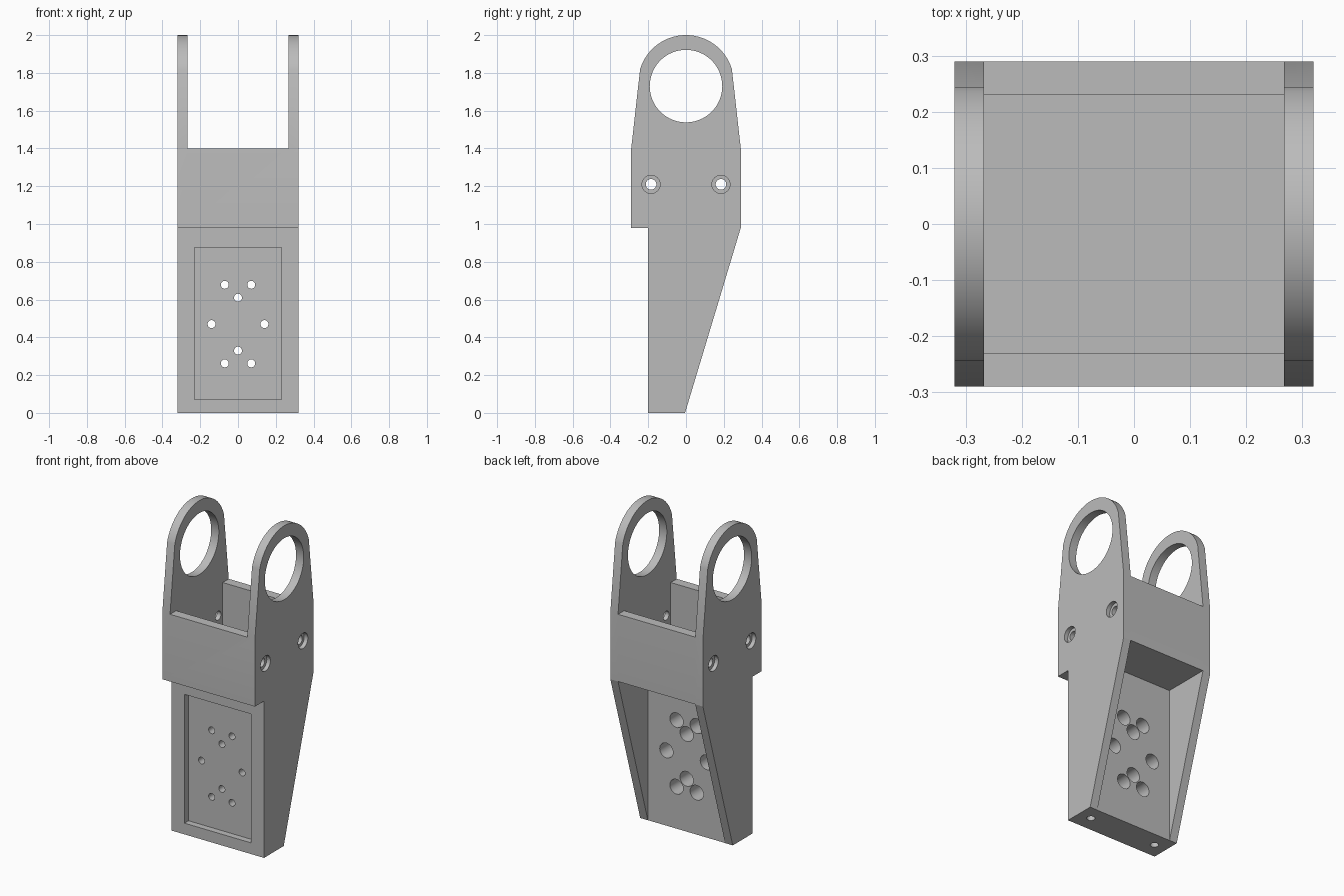
import bpy, bmesh, math
from mathutils import Matrix, Vector

cube = bpy.data.objects.get("Cube")
if cube:
    bpy.data.objects.remove(cube, do_unlink=True)

HALF = 0.32      # half the width
INNER = 0.267    # inner face of the side walls
cutters = []


def add_object(name, bm):
    bmesh.ops.recalc_face_normals(bm, faces=bm.faces)
    mesh = bpy.data.meshes.new(name)
    bm.to_mesh(mesh)
    bm.free()
    obj = bpy.data.objects.new(name, mesh)
    bpy.context.collection.objects.link(obj)
    return obj


def cut_box(name, x, y, z):
    bm = bmesh.new()
    bmesh.ops.create_cube(bm, size=1)
    for v in bm.verts:
        v.co = [lo + (c + 0.5) * (hi - lo) for c, (lo, hi) in zip(v.co, (x, y, z))]
    cutters.append(add_object(name, bm))


def cut_hole(name, start, end, radius, sides=32):
    start, end = Vector(start), Vector(end)
    axis = end - start
    turn = axis.to_track_quat('Z', 'Y').to_matrix().to_4x4()
    bm = bmesh.new()
    bmesh.ops.create_cone(bm, cap_ends=True, segments=sides, radius1=radius,
                          radius2=radius, depth=axis.length,
                          matrix=Matrix.Translation((start + end) / 2) @ turn)
    cutters.append(add_object(name, bm))


# Side outline (y, z), with a rounded top, extruded across the width
outline = [(-0.29, 1.4), (-0.29, 0.98), (-0.2, 0.98), (-0.2, 0),
           (-0.005, 0), (0.29, 0.98), (0.29, 1.4)]
arc_z, arc_r, first, steps = 1.746, 0.254, math.radians(17), 32
for i in range(steps + 1):
    a = first + (math.pi - 2 * first) * i / steps
    outline.append((arc_r * math.cos(a), arc_z + arc_r * math.sin(a)))
bm = bmesh.new()
face = bm.faces.new([bm.verts.new((-HALF, y, z)) for y, z in outline])
extruded = bmesh.ops.extrude_face_region(bm, geom=[face])["geom"]
bmesh.ops.translate(bm, vec=(2 * HALF, 0, 0),
                    verts=[g for g in extruded if isinstance(g, bmesh.types.BMVert)])
body = add_object("bracket_body", bm)

# Gap between the arms, upper pocket, rear cavity and front recess
cut_box("arm_gap", (-INNER, INNER), (-1, 1), (1.4, 2.2))
cut_box("pocket", (-INNER, INNER), (-0.23, 0.23), (1.04, 1.5))
cut_box("rear_cavity", (-INNER, INNER), (-0.006, 1), (-0.1, 0.98))
cut_box("front_recess", (-0.23, 0.23), (-0.3, -0.16), (0.07, 0.875))

# Large arm openings and counterbored side holes
cut_hole("arm_opening", (-1, 0, 1.73), (1, 0, 1.73), 0.192, 64)
for y in (-0.185, 0.185):
    cut_hole("side_hole", (-1, y, 1.21), (1, y, 1.21), 0.028)
    for s in (-1, 1):
        cut_hole("side_counterbore", (s * 0.295, y, 1.21), (s * 0.5, y, 1.21), 0.048)

# Mounting holes, widened from the rear
spots = [(0, 0.14), (0.14, 0), (0.07, 0.208)]
places = {(sx * x, sz * z) for x, z in spots for sx in (-1, 1) for sz in (-1, 1)}
for x, z in sorted(places):
    cut_hole("mount_hole", (x, -0.4, 0.47 + z), (x, 0.1, 0.47 + z), 0.021)
    cut_hole("mount_counterbore", (x, -0.11, 0.47 + z), (x, 0.1, 0.47 + z), 0.046)

# Blind holes in the bottom edge
for x in (-0.235, 0.235):
    cut_hole("bottom_hole", (x, -0.1, -0.1), (x, -0.1, 0.3), 0.024)

# Cut everything, keep the result and remove the cutters
for cutter in cutters:
    cutter.hide_render = True
    mod = body.modifiers.new(cutter.name, 'BOOLEAN')
    mod.operation, mod.solver, mod.object = 'DIFFERENCE', 'EXACT', cutter
depsgraph = bpy.context.evaluated_depsgraph_get()
result = bpy.data.meshes.new_from_object(body.evaluated_get(depsgraph))
body.modifiers.clear()
body.data = result
for cutter in cutters:
    bpy.data.objects.remove(cutter, do_unlink=True)

# Single grey material
grey = bpy.data.materials.new("plain_grey")
grey.use_nodes = True
colour = (0.5, 0.5, 0.5, 1)
grey.diffuse_color = colour
grey.node_tree.nodes["Principled BSDF"].inputs["Base Color"].default_value = colour
body.data.materials.clear()
body.data.materials.append(grey)

bpy.ops.object.select_all(action='DESELECT')
body.select_set(True)
bpy.context.view_layer.objects.active = body
bpy.ops.object.shade_smooth_by_angle(angle=math.radians(15))
